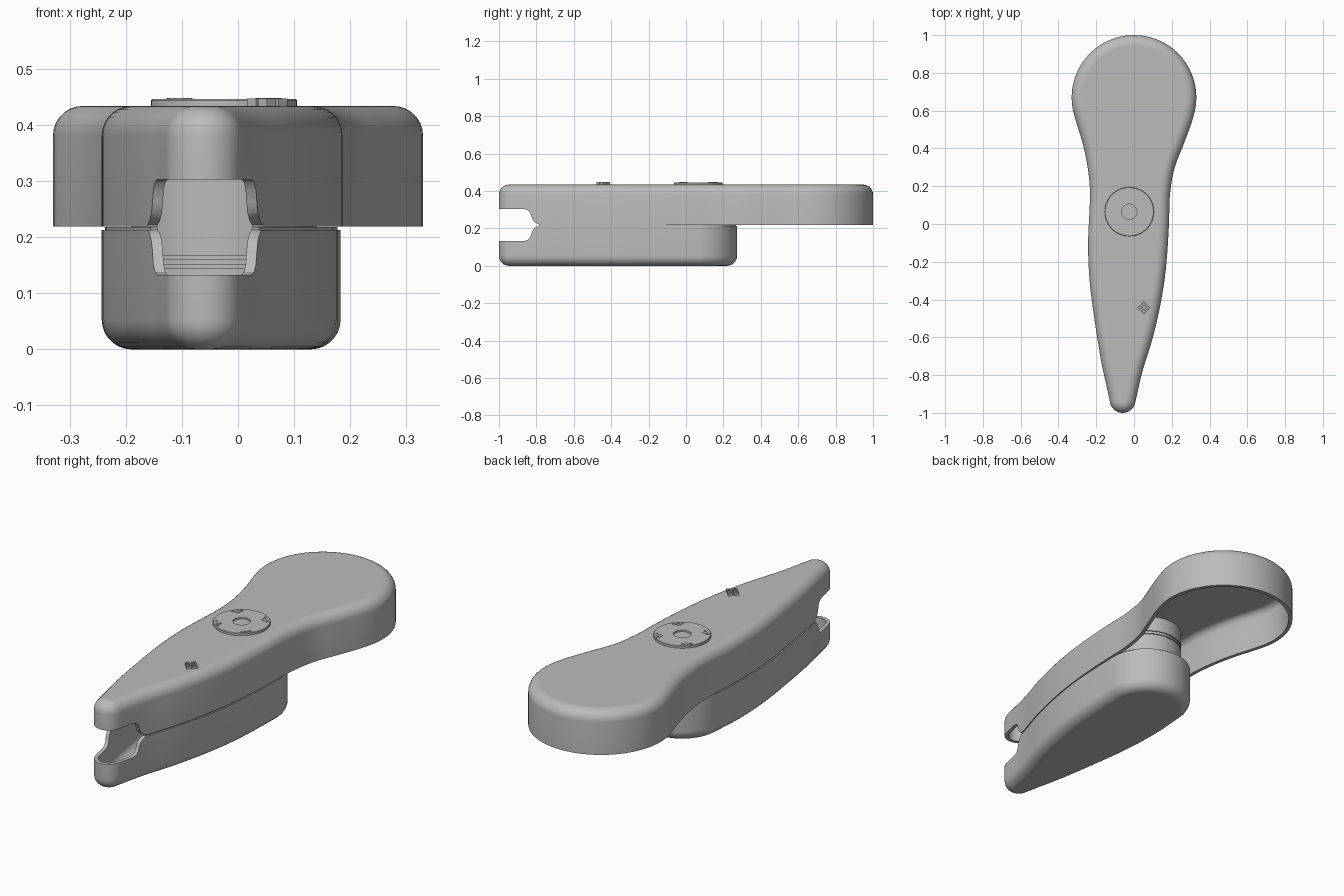
import bpy, bmesh, math
from mathutils import Vector

if "Cube" in bpy.data.objects:
    bpy.data.objects.remove(bpy.data.objects["Cube"], do_unlink=True)

grey = bpy.data.materials.new("satin_grey")
grey.use_nodes = True
colour = (0.5, 0.5, 0.5, 1)
grey.diffuse_color = colour
grey.node_tree.nodes["Principled BSDF"].inputs["Base Color"].default_value = colour


def loft(name, rings):
    """Join equal-length rings of points and cap both ends."""
    bm = bmesh.new()
    loops = [[bm.verts.new(p) for p in ring] for ring in rings]
    n = len(loops[0])
    for a, b in zip(loops, loops[1:]):
        for i in range(n):
            j = (i + 1) % n
            bm.faces.new((a[i], a[j], b[j], b[i]))
    bm.faces.new(loops[0])
    bm.faces.new(loops[-1])
    bmesh.ops.recalc_face_normals(bm, faces=bm.faces)
    mesh = bpy.data.meshes.new(name)
    bm.to_mesh(mesh)
    bm.free()
    mesh.materials.append(grey)
    obj = bpy.data.objects.new(name, mesh)
    bpy.context.collection.objects.link(obj)
    return obj


def smooth(obj):
    bpy.ops.object.select_all(action='DESELECT')
    obj.select_set(True)
    bpy.context.view_layer.objects.active = obj
    bpy.ops.object.shade_smooth_by_angle(angle=math.radians(32))


def arc(cx, cy, r, start, end, n):
    angles = [math.radians(start + (end - start) * i / n) for i in range(n + 1)]
    return [Vector((cx + r * math.cos(a), cy + r * math.sin(a))) for a in angles]


def curve(before, points, after, steps=5):
    """Smooth curve through points, joining the neighbouring arcs."""
    p = [before[-2], before[-1]] + [Vector(q) for q in points] + [after[0], after[1]]
    out = []
    for a, b, c, d in zip(p, p[1:], p[2:], p[3:]):
        for k in range(steps):
            t = k / steps
            out.append(0.5 * (2 * b + (c - a) * t + (2 * a - 5 * b + 4 * c - d) * t * t
                              + (3 * b - a - 3 * c + d) * t ** 3))
    return out[1:]


def outline(end_arc, right, left):
    tip = arc(-0.06, -0.932, 0.068, 195, 345, 20)
    return tip + curve(tip, right, end_arc) + end_arc + curve(end_arc, left, tip)


def inset(points, d, z):
    ring = []
    for i, p in enumerate(points):
        t = (points[(i + 1) % len(points)] - points[i - 1]).normalized()
        ring.append((p.x - t.y * d, p.y + t.x * d, z))
    return ring


def shell(name, points, rim, outer, lip=0):
    """Hollow half with a rounded closed side and an open rim."""
    up = 1 if outer > rim else -1
    r, wall, n = 0.053, 0.018, 7
    turn = [math.pi / 2 * i / n for i in range(n + 1)]

    def rounded(start, radius):
        return [inset(points, start + radius * (1 - math.cos(a)),
                      outer - up * (r - radius * math.sin(a))) for a in turn]

    rings = [inset(points, r + 0.003, outer)] + rounded(0, r)[::-1]
    rings.append(inset(points, 0, rim))
    if lip:
        rings.append(inset(points, 0.006, rim))
        rings.append(inset(points, 0.006, rim - up * lip))
    rings.append(inset(points, wall, rim - up * lip))
    rings += rounded(wall, r - wall)
    rings.append(inset(points, r + 0.003, outer - up * wall))
    return loft(name, rings)


def lathe(name, x, y, profile, sides=48):
    rings = [[(p.x, p.y, z) for p in arc(x, y, r, 0, 360, sides)[:-1]] for r, z in profile]
    obj = loft(name, rings)
    smooth(obj)
    return obj


# Side curves shared by both halves, listed around the plan counter-clockwise
right_front = [(0.045, -0.78), (0.1, -0.6), (0.145, -0.4), (0.172, -0.2)]
left_front = [(-0.243, -0.1), (-0.235, -0.3), (-0.21, -0.5), (-0.175, -0.72), (-0.147, -0.85)]

# Upper and lower shells
head = arc(0, 0.67, 0.33, -12, 192, 48)
upper_plan = outline(head,
                     right_front + [(0.185, 0), (0.19, 0.15), (0.213, 0.29), (0.262, 0.42), (0.303, 0.53)],
                     [(-0.303, 0.53), (-0.27, 0.42), (-0.244, 0.29), (-0.233, 0.15)] + left_front)
back = arc(-0.025, 0.065, 0.208, 0, 180, 36)
lower_plan = outline(back, right_front, left_front)
upper = shell("upper_shell", upper_plan, 0.219, 0.434)
lower = shell("lower_shell", lower_plan, 0.213, 0, 0.005)

# Mouth opening through the front of both shells
half = [(-1.2, 0.085), (-0.865, 0.085), (-0.845, 0.08), (-0.832, 0.066), (-0.826, 0.045),
        (-0.818, 0.025), (-0.803, 0.011), (-0.785, 0.004)]
mouth = [(y, 0.218 + h) for y, h in half] + [(y, 0.218 - h) for y, h in reversed(half)]
cutter = loft("mouth_cutter", [[(x, y, z) for y, z in mouth] for x in (-0.5, 0.5)])
cutter.hide_render = True
for obj in (upper, lower):
    mod = obj.modifiers.new("mouth", 'BOOLEAN')
    mod.operation, mod.object, mod.solver = 'DIFFERENCE', cutter, 'EXACT'
    bpy.context.view_layer.objects.active = obj
    bpy.ops.object.modifier_apply(modifier=mod.name)
    smooth(obj)
bpy.data.objects.remove(cutter, do_unlink=True)

# Pivot drum with grooves
px, py = -0.025, 0.065
profile = [(0.165, 0.01)]
for z in (0.148, 0.164, 0.32, 0.336):
    profile += [(0.165, z - 0.003), (0.16, z - 0.003), (0.16, z + 0.003), (0.165, z + 0.003)]
lathe("pivot_drum", px, py, profile + [(0.165, 0.42)], 64)

# Pivot cap with a recessed centre
lathe("pivot_cap", px, py, [(0.13, 0.43), (0.13, 0.444), (0.128, 0.446),
                            (0.04, 0.446), (0.04, 0.438)], 64)

# Studs in four groups around the cap
for k in range(4):
    for turn, radius, size in ((-9, 0.113, 0.01), (0, 0.105, 0.014), (10, 0.115, 0.008)):
        a = math.radians(45 + 90 * k + turn)
        lathe("cap_stud", px + radius * math.cos(a), py + radius * math.sin(a),
              [(size, 0.44), (size, 0.448), (size * 0.5, 0.448), (size * 0.5, 0.4465)], 16)

# Diamond of four small raised pads
for k in range(4):
    a = k * math.pi / 2
    lathe("diamond_pad", 0.052 + 0.02 * math.cos(a), -0.443 + 0.02 * math.sin(a),
          [(0.016, 0.43), (0.016, 0.447), (0.007, 0.447), (0.007, 0.436)], 4)
